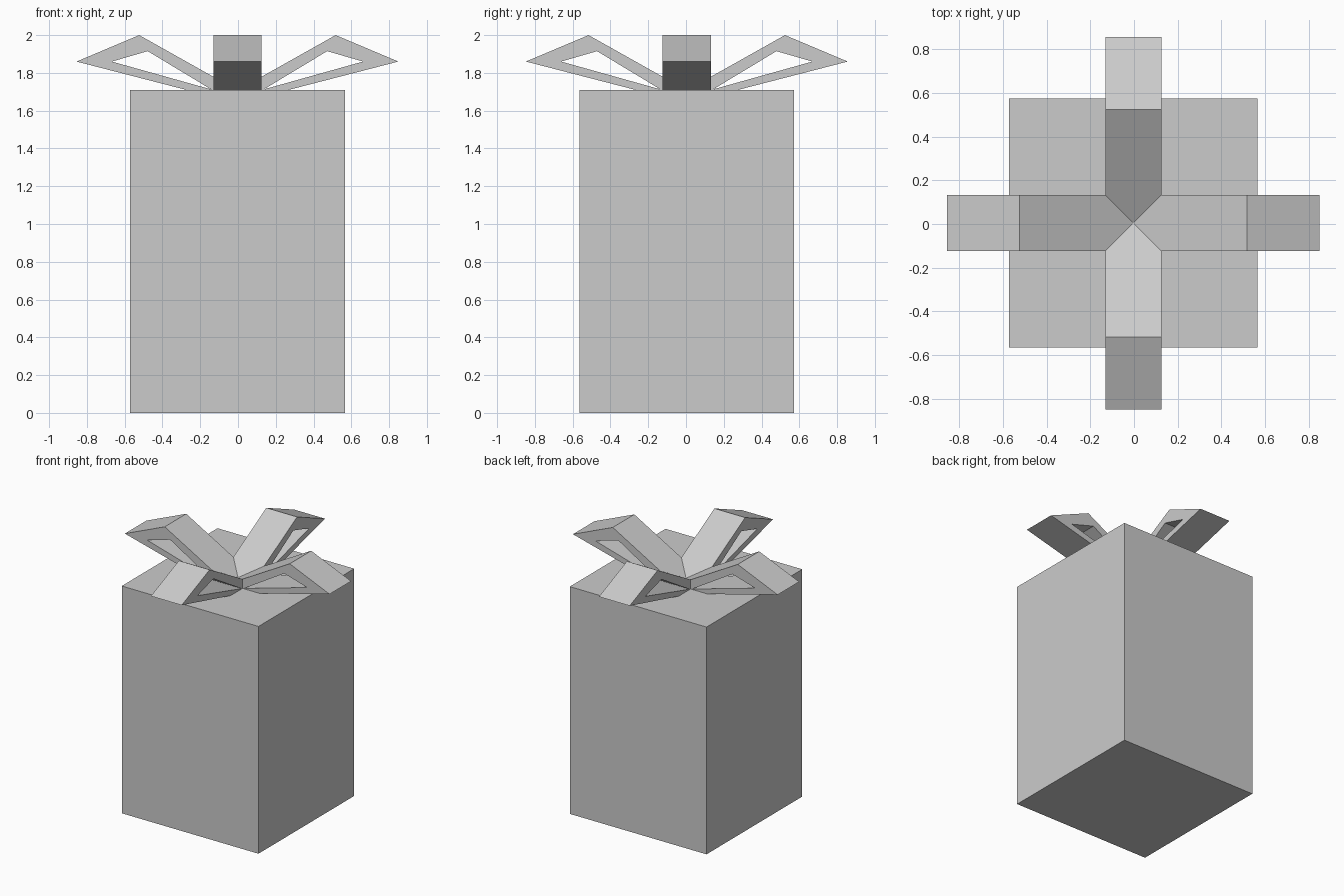
import bpy, bmesh
from math import pi
from mathutils import Matrix

if "Cube" in bpy.data.objects:
    bpy.data.objects.remove(bpy.data.objects["Cube"])

CX, CY = -0.003, 0.004
TOP = 1.71


def finish(bm, name):
    bmesh.ops.recalc_face_normals(bm, faces=bm.faces)
    mesh = bpy.data.meshes.new(name)
    bm.to_mesh(mesh)
    bm.free()
    obj = bpy.data.objects.new(name, mesh)
    bpy.context.collection.objects.link(obj)
    return obj


# Gift box body
bm = bmesh.new()
bmesh.ops.create_cube(bm, size=1, matrix=Matrix.Translation((CX, CY, TOP / 2))
                      @ Matrix.Diagonal((1.138, 1.138, TOP, 1)))
finish(bm, "gift_box")

# Ribbon loop side profile (radius, height): outer edge and the hole in it
OUTER = [(0, 1.708), (0.52, 2.0), (0.852, 1.86), (0.24, 1.702)]
HOLE = [(0.14, 1.713), (0.475, 1.915), (0.665, 1.86)]
HALF = 0.128


def ribbon_loop(name, angle):
    bm = bmesh.new()

    def pair(p):
        return [bm.verts.new((p[0], y, p[1])) for y in (-HALF, HALF)]

    outer = [pair(p) for p in OUTER]
    hole = [pair(p) for p in HOLE]
    # Ribbon edges on both sides
    for s in (0, 1):
        for o, h in (((0, 1), (1, 0)), ((1, 2), (2, 1)), ((2, 3), (0, 2)), ((3, 0), (0,))):
            bm.faces.new([outer[i][s] for i in o] + [hole[i][s] for i in h])
    # Flat ribbon surfaces outside and inside the loop
    for ring in (outer, hole):
        for a, b in zip(ring, ring[1:] + ring[:1]):
            bm.faces.new((a[0], b[0], b[1], a[1]))
    bm.transform(Matrix.Translation((CX, CY, 0)) @ Matrix.Rotation(angle, 4, 'Z'))
    finish(bm, name)


# Four loops of the bow
for i, side in enumerate(("right", "back", "left", "front")):
    ribbon_loop("bow_loop_" + side, i * pi / 2)
